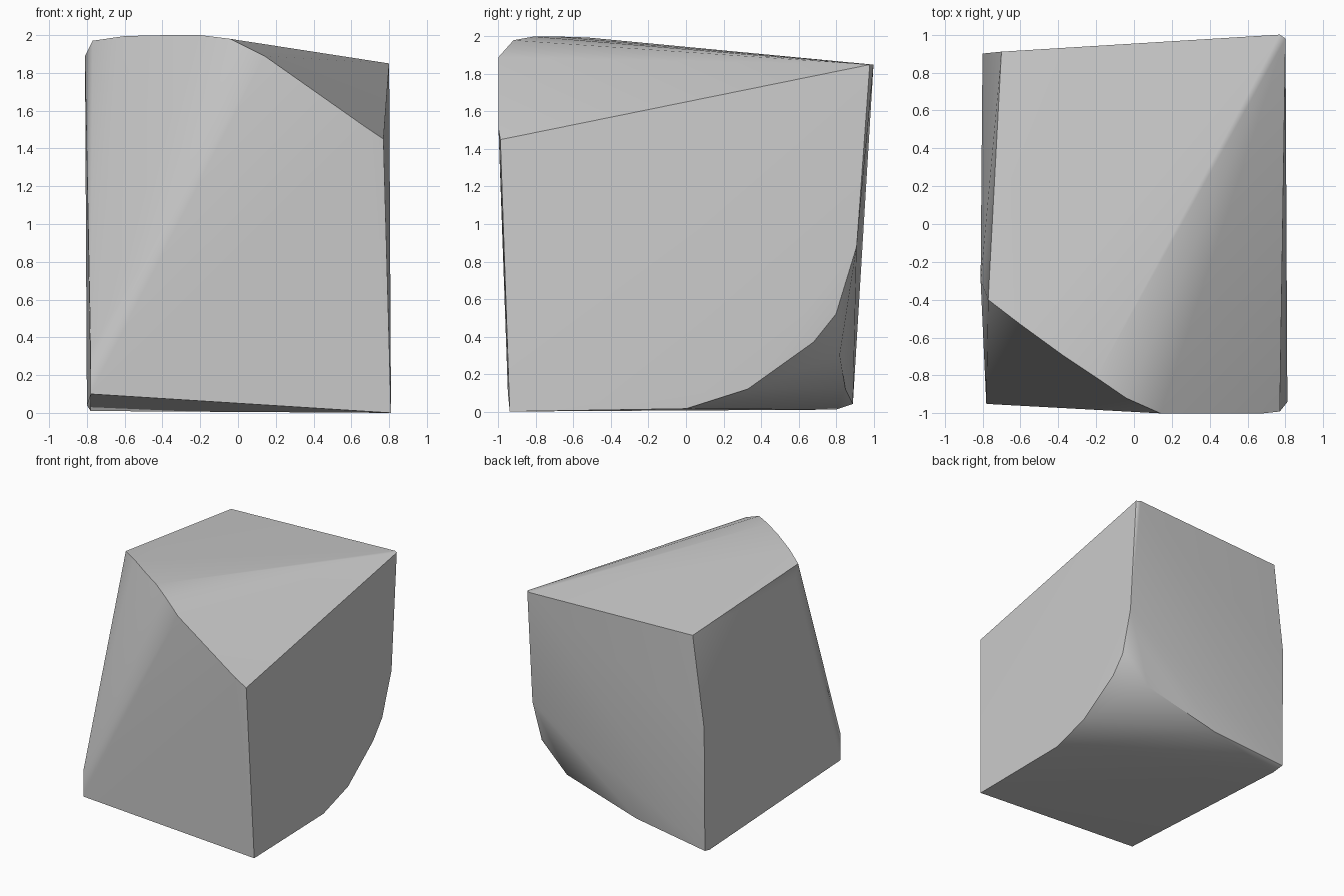
import bpy
import bmesh
import math
from mathutils import Vector

# Remove the default object
default_cube = bpy.data.objects.get("Cube")
if default_cube:
    bpy.data.objects.remove(default_cube, do_unlink=True)


def make_material(name, colour):
    """One flat, matt colour for both viewport and render."""
    material = bpy.data.materials.new(name)
    material.use_nodes = True
    material.diffuse_color = colour
    shader = material.node_tree.nodes["Principled BSDF"]
    shader.inputs["Base Color"].default_value = colour
    shader.inputs["Roughness"].default_value = 0.8
    return material


def make_convex_block(name, outlines, material):
    """Wrap a tight skin around a set of chiselled edge outlines."""
    mesh = bpy.data.meshes.new(name)
    bm = bmesh.new()
    for outline in outlines:
        for point in outline:
            bm.verts.new(Vector(point))
    hull = bmesh.ops.convex_hull(bm, input=bm.verts[:])
    # Drop points that ended up inside the skin
    loose = {item for item in hull["geom_interior"] + hull["geom_unused"]
             if isinstance(item, bmesh.types.BMVert)}
    loose = [vert for vert in loose if vert.is_valid and not vert.link_faces]
    bmesh.ops.delete(bm, geom=loose, context="VERTS")
    bmesh.ops.recalc_face_normals(bm, faces=bm.faces[:])
    bm.to_mesh(mesh)
    bm.free()
    mesh.materials.append(material)
    block = bpy.data.objects.new(name, mesh)
    bpy.context.collection.objects.link(block)
    return block


# Rounded ridge between the top and the sloping front
top_ridge = [(-.77, -.4, 1.97), (-.6, -.53, 1.995), (-.38, -.69, 2),
             (-.2, -.81, 2), (-.04, -.92, 1.98), (.14, -1, 1.89),
             (.68, -1, 1.51), (.77, -.99, 1.45)]

# Remaining top corners
top_rear = [(-.7, .91, 1.845), (.77, 1, 1.85), (.8, .98, 1.85)]

# Left-hand edges in the front view, with a slight shoulder
side_edge = [(-.81, -.3, 1.89), (-.78, -.95, .33), (-.78, -.95, .1),
             (-.8, .9, 1.08)]

# Underside corners
base = [(.81, -.94, 0), (-.8, .89, .04), (-.78, .8, .01)]

# Chipped lower rear corner: border along the side, then along the back
chip_side = [(.8, 0, .015), (.8, .33, .12), (.79, .68, .37),
             (.79, .8, .52), (.8, .91, .88)]
chip_back = [(.75, .83, .54), (.54, .82, .3), (.43, .82, .27),
             (-.13, .85, .12)]

stone_grey = make_material("stone grey", (0.6, 0.6, 0.6, 1.0))
block = make_convex_block(
    "chipped_stone_block",
    [top_ridge, top_rear, side_edge, base, chip_side, chip_back],
    stone_grey,
)

# Soft shading over shallow bends, crisp main edges
bpy.ops.object.select_all(action="DESELECT")
block.select_set(True)
bpy.context.view_layer.objects.active = block
bpy.ops.object.shade_smooth_by_angle(angle=math.radians(42))
weighting = block.modifiers.new("even shading", "WEIGHTED_NORMAL")
weighting.keep_sharp = True
